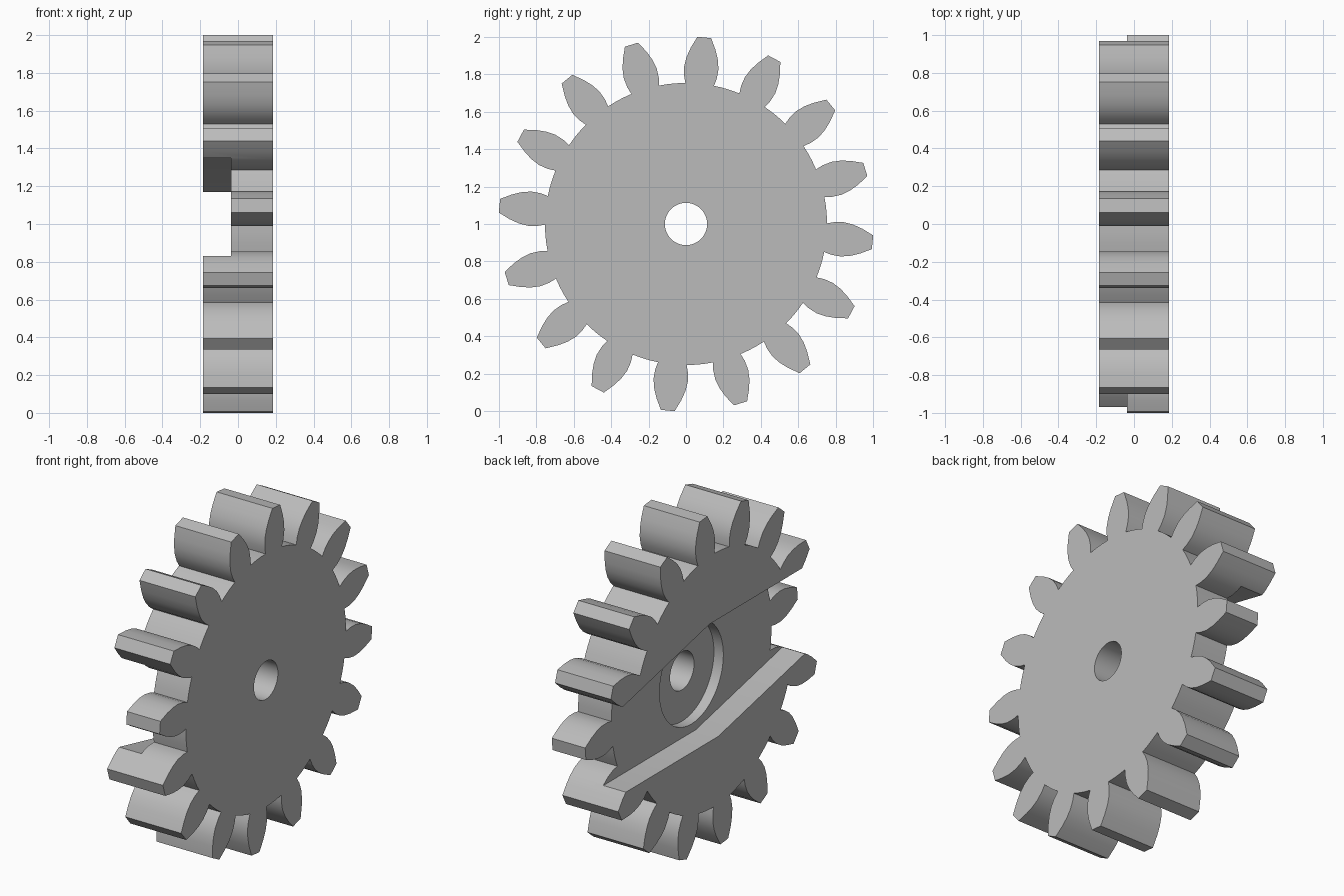
import bpy, bmesh
from math import sin, cos, radians, pi

if "Cube" in bpy.data.objects:
    bpy.data.objects.remove(bpy.data.objects["Cube"], do_unlink=True)

TEETH = 16
PITCH = 2 * pi / TEETH
START = radians(84.4)
HALF_WIDTH = 0.184
FLOOR = -0.036      # bottom of the channel
RECESS = 0.026      # bottom of the round recess

grey = bpy.data.materials.new("plain grey")
grey.use_nodes = True
colour = (0.5, 0.5, 0.5, 1)
grey.diffuse_color = colour
grey.node_tree.nodes["Principled BSDF"].inputs["Base Color"].default_value = colour


def prism(name, outline, x0, x1):
    """Extrude a closed (y, z) outline along x, centred at height 1."""
    bm = bmesh.new()
    face = bm.faces.new([bm.verts.new((x0, y, z + 1)) for y, z in outline])
    extruded = bmesh.ops.extrude_face_region(bm, geom=[face])["geom"]
    moved = [v for v in extruded if isinstance(v, bmesh.types.BMVert)]
    bmesh.ops.translate(bm, verts=moved, vec=(x1 - x0, 0, 0))
    bmesh.ops.recalc_face_normals(bm, faces=bm.faces)
    mesh = bpy.data.meshes.new(name)
    bm.to_mesh(mesh)
    bm.free()
    mesh.materials.append(grey)
    obj = bpy.data.objects.new(name, mesh)
    bpy.context.collection.objects.link(obj)
    return obj


def circle(radius, sides=64):
    return [(radius * cos(2 * pi * i / sides), radius * sin(2 * pi * i / sides))
            for i in range(sides)]


def cut(target, cutter):
    cutter.hide_render = True
    mod = target.modifiers.new("cut", "BOOLEAN")
    mod.operation = "DIFFERENCE"
    mod.solver = "EXACT"
    mod.object = cutter
    bpy.ops.object.select_all(action="DESELECT")
    bpy.context.view_layer.objects.active = target
    target.select_set(True)
    bpy.ops.object.modifier_apply(modifier=mod.name)
    bpy.data.objects.remove(cutter, do_unlink=True)


# One tooth flank as (radius, half thickness), mirrored for the other flank
flank = [(0.75, 0.077), (0.79, 0.088), (0.84, 0.092),
         (0.89, 0.084), (0.94, 0.067), (1.002, 0.037)]
tooth = [(r, -w) for r, w in flank] + [(r, w) for r, w in reversed(flank)]

outline = []
for i in range(TEETH):
    a = START + i * PITCH
    outline += [(r * cos(a) - w * sin(a), r * sin(a) + w * cos(a)) for r, w in tooth]
    # root arc up to the next tooth
    for f in (0.4, 0.5, 0.6):
        outline.append((0.754 * cos(a + f * PITCH), 0.754 * sin(a + f * PITCH)))

gear = prism("gear_wheel", outline, -HALF_WIDTH, HALF_WIDTH)

# Bent channel across one face, the same when turned half round
half = [(-1.2, 0.35), (0.04, 0.35), (1.2, 0.093)]
channel = half + [(-y, -z) for y, z in half]
cut(gear, prism("channel_cutter", channel, -0.4, FLOOR))

# Round recess in the channel floor, and the shaft hole
cut(gear, prism("recess_cutter", circle(0.3), -0.3, RECESS))
cut(gear, prism("hole_cutter", circle(0.113), -0.5, 0.5))

bpy.ops.object.shade_smooth_by_angle(angle=radians(25))
